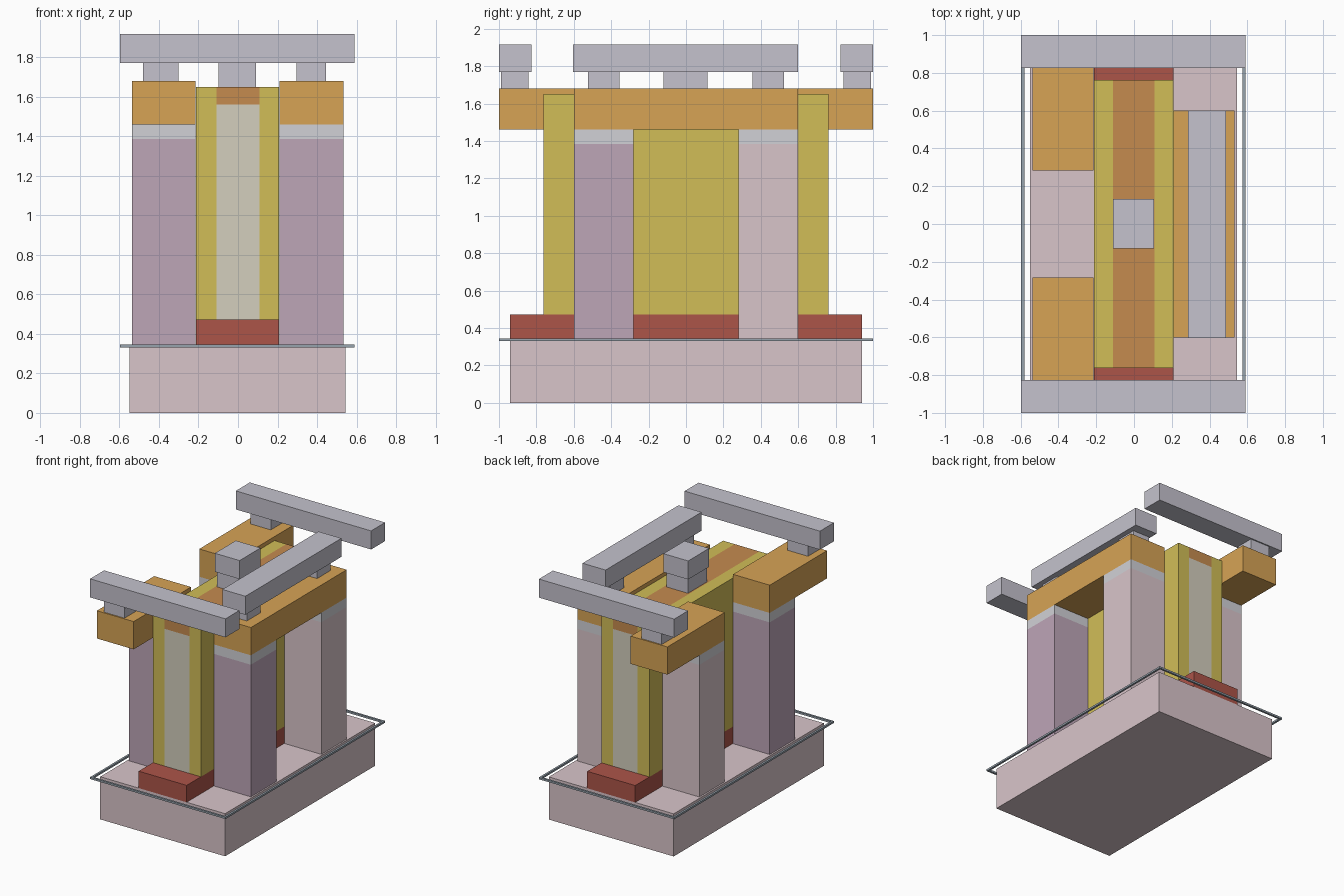
import bpy
import bmesh

if "Cube" in bpy.data.objects:
    bpy.data.objects.remove(bpy.data.objects["Cube"])

PALETTE = {
    "pink": (216, 196, 201), "mauve": (188, 164, 182), "band": (208, 208, 213),
    "yellow": (208, 188, 88), "orange": (214, 162, 86), "red": (171, 85, 74),
    "copper": (196, 138, 80), "cream": (210, 205, 188),
    "steel": (195, 193, 204), "rim": (150, 162, 172),
}


def material(name):
    mat = bpy.data.materials.get(name)
    if mat is None:
        mat = bpy.data.materials.new(name)
        mat.diffuse_color = [(c / 255) ** 2.2 for c in PALETTE[name]] + [1]
        mat.use_nodes = True
        mat.node_tree.nodes["Principled BSDF"].inputs["Base Color"].default_value = mat.diffuse_color
    return mat


def add_object(name, bm, colour):
    bmesh.ops.recalc_face_normals(bm, faces=bm.faces)
    mesh = bpy.data.meshes.new(name)
    bm.to_mesh(mesh)
    bm.free()
    mesh.materials.append(material(colour))
    obj = bpy.data.objects.new(name, mesh)
    bpy.context.collection.objects.link(obj)
    return obj


def box(name, x, y, z, colour):
    """Box from (min, max) ranges on each axis."""
    bm = bmesh.new()
    bmesh.ops.create_cube(bm, size=1)
    for v in bm.verts:
        v.co = [r[0] + (c + 0.5) * (r[1] - r[0]) for c, r in zip(v.co, (x, y, z))]
    return add_object(name, bm, colour)


def frame(name, x, y, z, width, colour):
    """Hollow rectangular ring."""
    bm = bmesh.new()
    rings = []
    for d in (0, width):
        x0, x1, y0, y1 = x[0] + d, x[1] - d, y[0] + d, y[1] - d
        rings.append([bm.verts.new((a, b, z[0])) for a, b in
                      ((x0, y0), (x1, y0), (x1, y1), (x0, y1))])
    outer, inner = rings
    faces = [bm.faces.new((outer[i], outer[(i + 1) % 4], inner[(i + 1) % 4], inner[i]))
             for i in range(4)]
    top = bmesh.ops.extrude_face_region(bm, geom=faces, use_keep_orig=True)["geom"]
    bmesh.ops.translate(bm, vec=(0, 0, z[1] - z[0]),
                        verts=[g for g in top if isinstance(g, bmesh.types.BMVert)])
    return add_object(name, bm, colour)


def span(side, near, far):
    """Range near..far placed on the negative or positive side."""
    return tuple(sorted((side * near, side * far)))


# Base, floating rim and floor strip
box("base", (-0.55, 0.545), (-0.94, 0.94), (0, 0.338), "pink")
frame("rim", (-0.597, 0.59), (-1, 1), (0.33, 0.345), 0.016, "rim")
box("floor_strip", (-0.213, 0.208), (-0.94, 0.94), (0.338, 0.472), "red")

# Central wall: yellow sides, cream core, copper cap
box("wall_side_left", (-0.213, -0.11), (-0.762, 0.762), (0.472, 1.65), "yellow")
box("wall_side_right", (0.108, 0.208), (-0.762, 0.762), (0.472, 1.65), "yellow")
box("wall_core", (-0.11, 0.108), (-0.762, 0.762), (0.472, 1.56), "cream")
box("wall_cap", (-0.11, 0.108), (-0.762, 0.762), (1.56, 1.65), "copper")

# Four pillars with pale collars
for side, x in (("left", (-0.537, -0.215)), ("right", (0.21, 0.533))):
    for end, s, colour in (("front", -1, "mauve"), ("back", 1, "pink")):
        y = span(s, 0.282, 0.6)
        box(f"pillar_{end}_{side}", x, y, (0.338, 1.385), colour)
        box(f"collar_{end}_{side}", x, y, (1.385, 1.46), "band")

# Right lintel, its two posts and top beam
box("lintel_right", (0.21, 0.533), (-0.6, 0.6), (1.46, 1.68), "orange")
for end, s in (("front", -1), ("back", 1)):
    box(f"post_right_{end}", (0.297, 0.445), span(s, 0.355, 0.525), (1.68, 1.77), "steel")
box("beam_right", (0.285, 0.487), (-0.603, 0.6), (1.77, 1.917), "steel")

# Left lintels, posts and cross beams at both ends
for end, s in (("front", -1), ("back", 1)):
    box(f"lintel_left_{end}", (-0.537, -0.215), span(s, 0.282, 1), (1.46, 1.68), "orange")
    box(f"post_left_{end}", (-0.48, -0.302), span(s, 0.842, 0.99), (1.68, 1.77), "steel")
    box(f"beam_{end}", (-0.597, 0.59), span(s, 0.825, 1), (1.77, 1.917), "steel")

# Centre post and block
box("post_centre", (-0.098, 0.09), (-0.12, 0.115), (1.65, 1.77), "steel")
box("block_centre", (-0.112, 0.105), (-0.13, 0.133), (1.77, 1.917), "steel")
